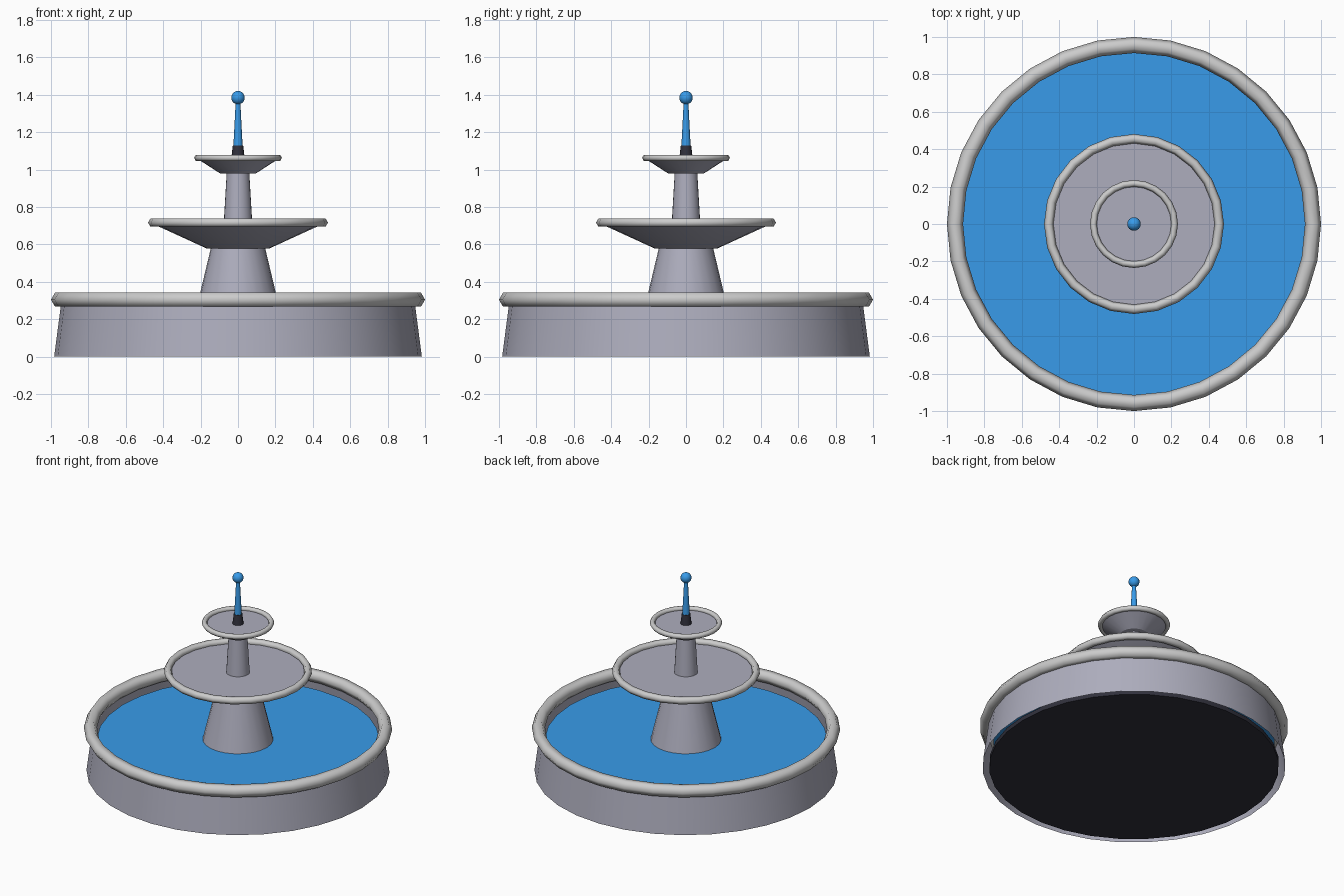
import bpy
import math

cube = bpy.data.objects.get("Cube")
if cube:
    bpy.data.objects.remove(cube, do_unlink=True)


def make_material(name, color):
    mat = bpy.data.materials.new(name)
    mat.use_nodes = True
    mat.diffuse_color = (*color, 1)
    mat.node_tree.nodes["Principled BSDF"].inputs["Base Color"].default_value = (*color, 1)
    return mat


stone = make_material("stone", (0.42, 0.42, 0.51))
trim = make_material("pale_trim", (0.8, 0.82, 0.82))
water = make_material("water", (0.04, 0.33, 0.82))
dark = make_material("dark_metal", (0.03, 0.03, 0.045))


def finish(name, mat, angle):
    obj = bpy.context.object
    obj.name = obj.data.name = name
    obj.data.materials.append(mat)
    bpy.ops.object.shade_smooth_by_angle(angle=math.radians(angle))
    return obj


def tapered(name, mat, z0, z1, r0, r1, sides=24, fill='NGON'):
    """Upright frustum from height z0 to z1."""
    bpy.ops.mesh.primitive_cone_add(vertices=sides, radius1=r0, radius2=r1, depth=z1 - z0,
                                    end_fill_type=fill, location=(0, 0, (z0 + z1) / 2))
    return finish(name, mat, 30)


def rim(name, z, major, minor, sides):
    """Rounded ring with a six-sided section."""
    bpy.ops.mesh.primitive_torus_add(major_segments=sides, minor_segments=6,
                                     major_radius=major, minor_radius=minor, location=(0, 0, z))
    return finish(name, trim, 80)


# Basin: open wall, floor slab, water surface and rim
tapered("basin_wall", stone, 0, 0.305, 0.983, 0.943, 32, 'NOTHING')
tapered("basin_floor", dark, 0, 0.03, 0.94, 0.94, 32)
tapered("basin_water", water, 0.215, 0.23, 0.915, 0.915, 32)
rim("basin_rim", 0.305, 0.957, 0.043, 32)

# Lower tier
tapered("lower_column", stone, 0.2, 0.59, 0.236, 0.143)
tapered("lower_tray", stone, 0.578, 0.71, 0.166, 0.455)
rim("lower_tray_rim", 0.717, 0.456, 0.025, 24)

# Upper tier
tapered("upper_column", stone, 0.7, 0.99, 0.077, 0.06)
tapered("upper_tray", stone, 0.98, 1.058, 0.096, 0.217)
rim("upper_tray_rim", 1.063, 0.217, 0.018, 24)

# Nozzle and water jet
tapered("nozzle", dark, 1.05, 1.128, 0.037, 0.028, 16)
tapered("water_jet", water, 1.12, 1.37, 0.025, 0.012, 16)
bpy.ops.mesh.primitive_uv_sphere_add(segments=16, ring_count=10, radius=0.036,
                                     location=(0, 0, 1.385))
finish("water_drop", water, 60)
